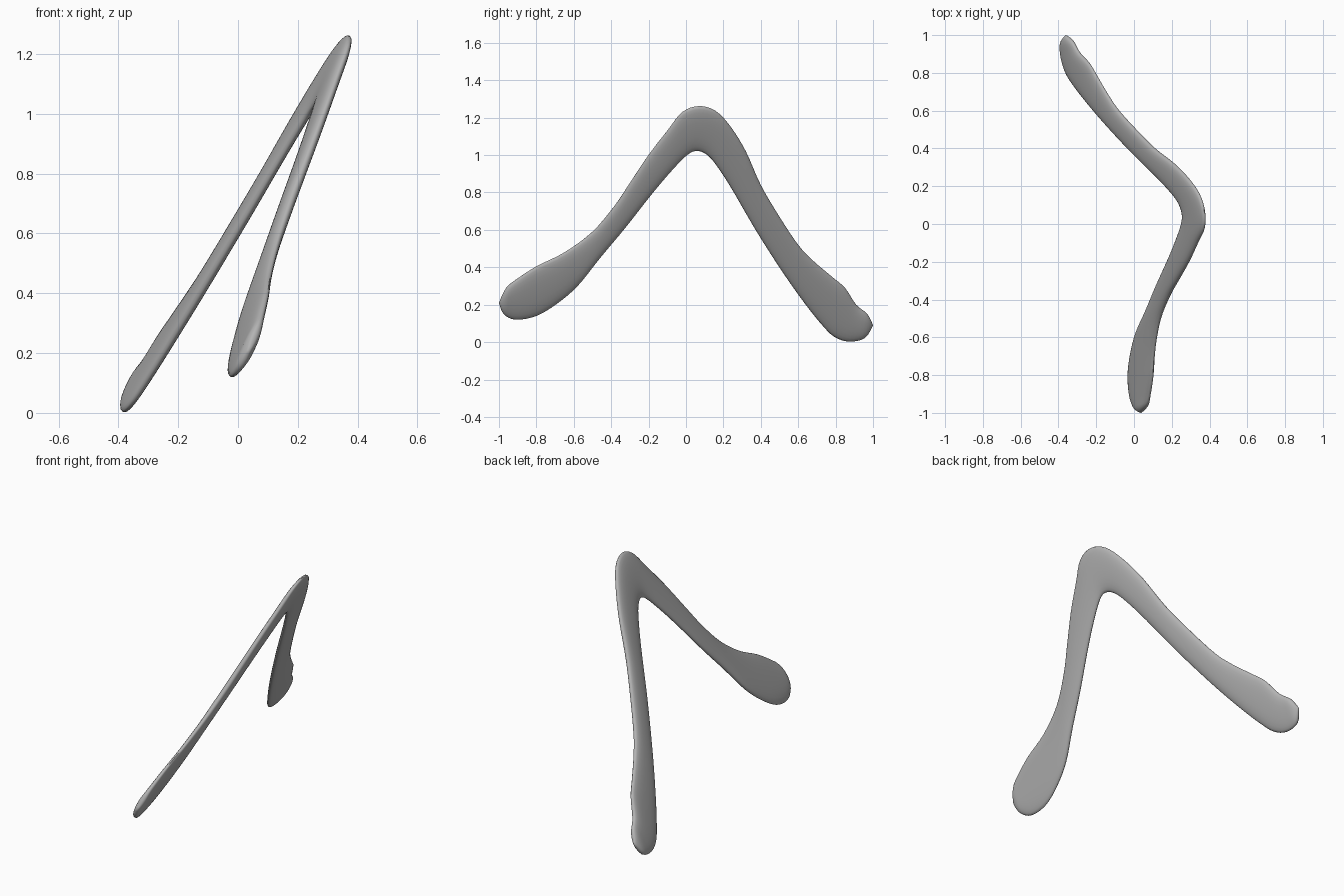
import bpy
import bmesh
import math
from mathutils import Vector

default_cube = bpy.data.objects.get("Cube")
if default_cube:
    bpy.data.objects.remove(default_cube, do_unlink=True)

# Leading and trailing edges, paired from the front tip to the back tip (y, z)
OUTER = [(-1, .21), (-.96, .29), (-.9, .34), (-.8, .405), (-.65, .48), (-.5, .59),
         (-.38, .73), (-.3, .85), (-.2, 1), (-.1, 1.13), (-.02, 1.23), (.07, 1.262),
         (.16, 1.235), (.24, 1.15), (.32, 1.02), (.4, .84), (.5, .67), (.6, .52),
         (.68, .435), (.78, .35), (.85, .29), (.91, .2), (.97, .15), (1, .09)]
INNER = [(-1, .21), (-.975, .15), (-.91, .12), (-.8, .14), (-.69, .205), (-.58, .3),
         (-.46, .45), (-.33, .605), (-.2, .77), (-.1, .89), (0, .995), (.06, 1.022),
         (.12, .995), (.18, .92), (.25, .81), (.36, .62), (.46, .46), (.55, .325),
         (.64, .2), (.72, .1), (.79, .03), (.87, .003), (.955, .022), (1, .09)]
STEPS = 4
SIDES = 24
HALF_THICKNESS = .021
NORMAL = Vector((1, .17, -.49)).normalized()


def on_blade_plane(point):
    """Lift a side-profile point onto the tilted plane of the blade."""
    y, z = point
    return Vector((-.235 - .17 * y + .49 * z, y, z))


def smooth_path(points):
    """Sample a Catmull-Rom curve through the points."""
    pts = [on_blade_plane(p) for p in points]
    pts = [pts[0]] + pts + [pts[-1]]
    path = []
    for a, b, c, d in zip(pts, pts[1:], pts[2:], pts[3:]):
        for i in range(STEPS):
            t = i / STEPS
            path.append(.5 * (2 * b + (c - a) * t
                              + (2 * a - 5 * b + 4 * c - d) * t ** 2
                              + (3 * b - a - 3 * c + d) * t ** 3))
    return path + [pts[-1]]


def rounded(value, power):
    return math.copysign(abs(value) ** power, value)


def build_blade(name, material):
    """Loft a flattened, round-edged section between the two edges."""
    bm = bmesh.new()
    rings = []
    for outer, inner in zip(smooth_path(OUTER), smooth_path(INNER)):
        middle = (outer + inner) / 2
        half = (outer - inner) / 2
        height = HALF_THICKNESS * min(1, half.length / .08) ** .6
        ring = []
        for i in range(SIDES):
            angle = math.tau * i / SIDES
            across = rounded(math.cos(angle), .85)
            up = rounded(math.sin(angle), .85)
            ring.append(bm.verts.new(middle + half * across + NORMAL * height * up))
        rings.append(ring)
    for first, second in zip(rings, rings[1:]):
        for i in range(SIDES):
            j = (i + 1) % SIDES
            bm.faces.new((first[i], first[j], second[j], second[i]))
    # Close both tips by merging their collapsed rings
    bmesh.ops.remove_doubles(bm, verts=bm.verts[:], dist=.0005)
    bmesh.ops.recalc_face_normals(bm, faces=bm.faces[:])
    mesh = bpy.data.meshes.new(name)
    bm.to_mesh(mesh)
    bm.free()
    mesh.materials.append(material)
    blade = bpy.data.objects.new(name, mesh)
    bpy.context.collection.objects.link(blade)
    bpy.context.view_layer.objects.active = blade
    blade.select_set(True)
    bpy.ops.object.shade_smooth_by_angle(angle=math.radians(60))
    return blade


def make_material(name, color):
    material = bpy.data.materials.new(name)
    material.use_nodes = True
    material.diffuse_color = color
    material.node_tree.nodes["Principled BSDF"].inputs["Base Color"].default_value = color
    return material


build_blade("boomerang_blade", make_material("plain grey", (.45, .45, .45, 1)))
